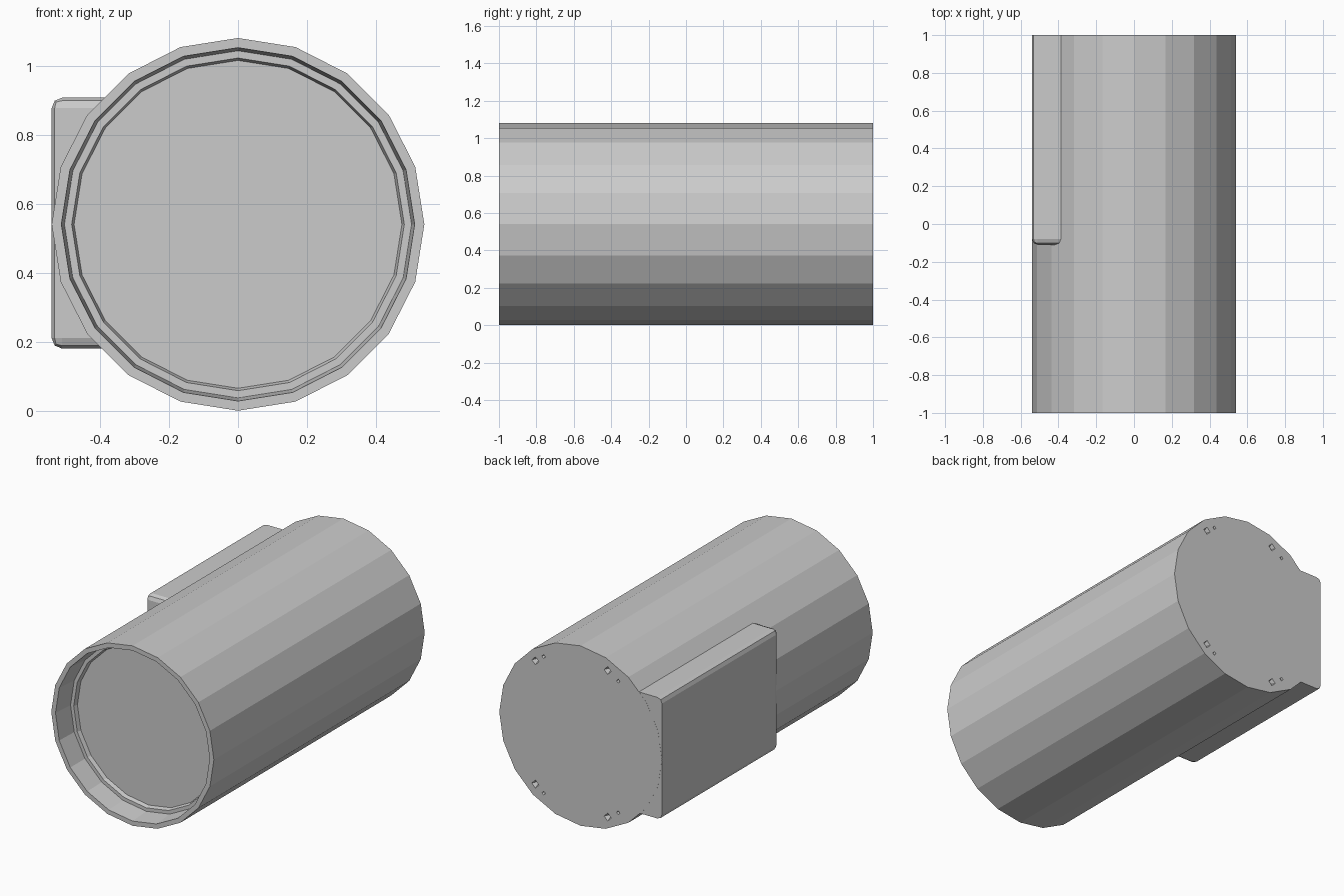
import bpy, bmesh, math
from mathutils import Matrix

if "Cube" in bpy.data.objects:
    bpy.data.objects.remove(bpy.data.objects["Cube"])

SIDES = 20
CENTRE_Z = 0.54


def make_object(name, bm):
    bmesh.ops.recalc_face_normals(bm, faces=bm.faces)
    mesh = bpy.data.meshes.new(name)
    bm.to_mesh(mesh)
    bm.free()
    obj = bpy.data.objects.new(name, mesh)
    bpy.context.collection.objects.link(obj)
    return obj


# Barrel: rings of (radius, y) from the back cap, over the rim, into the stepped recess
profile = [(0.54, 1.0), (0.54, -1.0), (0.512, -1.0), (0.503, -0.87),
           (0.482, -0.87), (0.475, -0.845)]
bm = bmesh.new()
rings = []
for r, y in profile:
    rings.append([bm.verts.new((r * math.sin(2 * math.pi * i / SIDES), y,
                                CENTRE_Z + r * math.cos(2 * math.pi * i / SIDES)))
                  for i in range(SIDES)])
for a, b in zip(rings, rings[1:]):
    for i in range(SIDES):
        j = (i + 1) % SIDES
        bm.faces.new((a[i], a[j], b[j], b[i]))
bm.faces.new(rings[0])
bm.faces.new(rings[-1])
barrel = make_object("barrel", bm)

# Small pointed pits in the back cap, a large and a small one in each pair
bm = bmesh.new()
for x, dz, size in [(0.30, 0.37, 0.032), (0.245, 0.41, 0.016),
                    (-0.18, 0.44, 0.032), (-0.25, 0.395, 0.016)]:
    for side in (1, -1):
        place = (Matrix.Translation((x, 1.0, CENTRE_Z + side * dz))
                 @ Matrix.Rotation(math.radians(90), 4, 'X'))
        bmesh.ops.create_cone(bm, cap_ends=True, segments=4, radius1=size * 1.5,
                              radius2=0.0, depth=size * 3, matrix=place)
pits = make_object("pit_cutter", bm)
pits.hide_render = True
cut = barrel.modifiers.new("pits", 'BOOLEAN')
cut.operation = 'DIFFERENCE'
cut.object = pits
bpy.context.view_layer.objects.active = barrel
bpy.ops.object.modifier_apply(modifier=cut.name)
bpy.data.objects.remove(pits)

# Side block: box with its exposed edges bevelled, flush with the back
x0, x1, y0, y1, z0, z1 = -0.54, -0.385, -0.11, 0.9995, 0.18, 0.907
bm = bmesh.new()
bmesh.ops.create_cube(bm, size=1)
for v in bm.verts:
    v.co = (x0 if v.co.x < 0 else x1, y0 if v.co.y < 0 else y1,
            z0 if v.co.z < 0 else z1)
edges = [e for e in bm.edges
         if not all(v.co.x > x1 - 0.01 for v in e.verts)
         and not all(v.co.y > y1 - 0.01 for v in e.verts)]
bmesh.ops.bevel(bm, geom=edges, offset=0.03, segments=2, profile=0.5,
                affect='EDGES')
make_object("side_block", bm)
